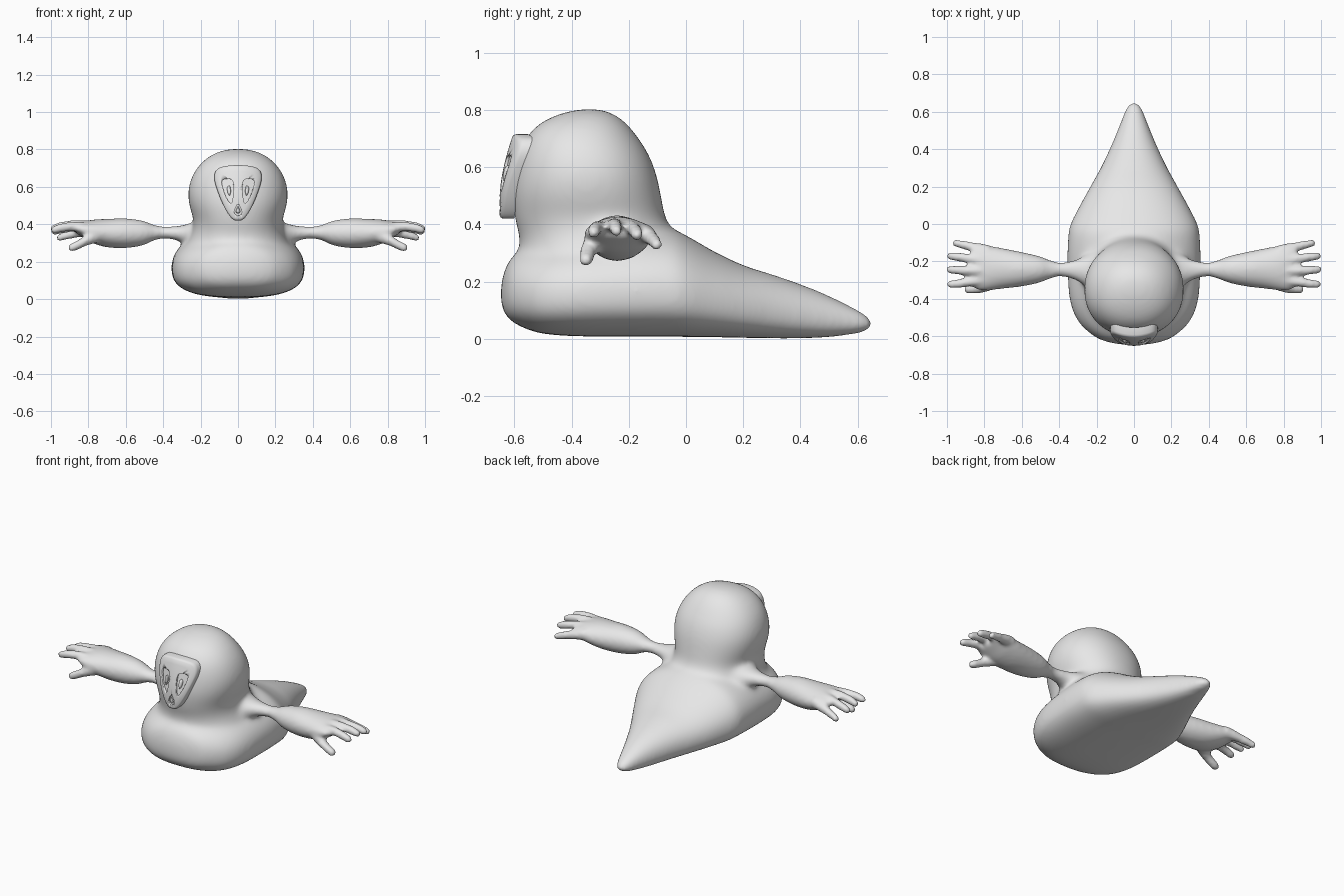
import bpy, bmesh, math
from mathutils import Matrix

if "Cube" in bpy.data.objects:
    bpy.data.objects.remove(bpy.data.objects["Cube"])

grey = bpy.data.materials.new("light grey")
grey.diffuse_color = (0.8, 0.8, 0.8, 1)
grey.use_nodes = True
grey.node_tree.nodes["Principled BSDF"].inputs["Base Color"].default_value = grey.diffuse_color


def add_object(name, bm, angle=40):
    bmesh.ops.recalc_face_normals(bm, faces=bm.faces)
    mesh = bpy.data.meshes.new(name)
    bm.to_mesh(mesh)
    bm.free()
    mesh.materials.append(grey)
    ob = bpy.data.objects.new(name, mesh)
    bpy.context.collection.objects.link(ob)
    bpy.ops.object.select_all(action='DESELECT')
    bpy.context.view_layer.objects.active = ob
    ob.select_set(True)
    bpy.ops.object.shade_smooth_by_angle(angle=math.radians(angle))
    return ob


def smooth_keys(keys, steps=6):
    """Interpolate section keys with a smooth spline."""
    out = []
    for i in range(len(keys) - 1):
        p = [keys[max(0, min(len(keys) - 1, i + k))] for k in (-1, 0, 1, 2)]
        for s in range(steps):
            t = s / steps
            out.append([0.5 * (2 * b + (c - a) * t + (2 * a - 5 * b + 4 * c - d) * t * t
                               + (3 * b - a - 3 * c + d) * t ** 3) for a, b, c, d in zip(*p)])
    return out + [list(keys[-1])]


def loft(bm, rings):
    """Skin closed rings of points and cap both ends."""
    loops = [[bm.verts.new(p) for p in ring] for ring in rings]
    for a, b in zip(loops, loops[1:]):
        for i in range(len(a)):
            j = (i + 1) % len(a)
            bm.faces.new((a[i], a[j], b[j], b[i]))
    bm.faces.new(loops[0])
    bm.faces.new(loops[-1])


def power(v, n):
    return math.copysign(abs(v) ** (2 / n), v)


ANGLES = [2 * math.pi * i / 48 for i in range(48)]
bm = bmesh.new()

# Lower body and tail: y, half width, bottom, top
trunk = [(-.647, .05, .12, .19), (-.632, .14, .085, .245), (-.60, .215, .055, .295),
         (-.52, .30, .022, .33), (-.40, .345, .010, .36), (-.20, .357, .008, .385),
         (-.06, .352, .008, .385), (0, .34, .007, .362), (.10, .29, .006, .305),
         (.20, .235, .004, .258), (.30, .18, .002, .226), (.40, .132, .002, .192),
         (.50, .09, .006, .152), (.60, .052, .018, .104), (.635, .037, .026, .083),
         (.653, .018, .042, .068)]
rings = []
for y, w, lo, hi in smooth_keys(trunk):
    mid = lo + (hi - lo) * .42
    ring = []
    for a in ANGLES:
        c, s = math.cos(a), math.sin(a)
        n = 2.1 if s > 0 else 2.7
        ring.append((w * power(c, n), y, mid + power(s, n) * ((hi - mid) if s > 0 else (mid - lo))))
    rings.append(ring)
loft(bm, rings)

# Chest and head: z, half width, front y, back y
head = [(.10, .27, -.60, -.05), (.20, .29, -.605, -.02), (.30, .27, -.582, -.02),
        (.36, .245, -.583, -.035), (.42, .238, -.598, -.07), (.50, .26, -.606, -.087),
        (.57, .267, -.60, -.102), (.64, .252, -.585, -.128), (.70, .22, -.56, -.165),
        (.75, .172, -.515, -.205), (.785, .112, -.445, -.25), (.803, .045, -.37, -.30)]
rings = []
for z, w, f, b in smooth_keys(head):
    rings.append([(w * power(math.cos(a), 2.15), (f + b) / 2 + (b - f) / 2 * power(math.sin(a), 2.15), z)
                  for a in ANGLES])
loft(bm, rings)

# Arms, palms and fingers: x, centre y, centre z, y radius, z radius
arm = [(.18, -.25, .33, .12, .10), (.26, -.25, .345, .085, .06), (.32, -.245, .352, .055, .042),
       (.40, -.243, .355, .040, .034), (.45, -.243, .355, .050, .042), (.51, -.243, .353, .072, .066),
       (.60, -.242, .352, .092, .079), (.70, -.238, .353, .108, .076), (.78, -.235, .362, .120, .062),
       (.83, -.232, .372, .122, .042), (.87, -.230, .378, .105, .022)]
fingers = [[(.78, -.145, .37, .035), (.86, -.125, .355, .027), (.92, -.11, .34, .023), (.96, -.102, .328, .020)],
           [(.80, -.20, .39, .03), (.88, -.185, .385, .025), (.95, -.175, .372, .024), (.99, -.17, .362, .020)],
           [(.80, -.25, .39, .03), (.88, -.25, .397, .025), (.95, -.246, .388, .024), (.995, -.243, .376, .020)],
           [(.80, -.30, .38, .03), (.88, -.31, .388, .025), (.95, -.32, .38, .024), (.99, -.323, .37, .020)],
           [(.75, -.31, .34, .04), (.81, -.338, .315, .030), (.86, -.346, .288, .026), (.895, -.35, .275, .023)]]
for side in (1, -1):
    limbs = [arm] + [[(*k, k[3]) for k in f] for f in fingers]
    for limb in limbs:
        keys = smooth_keys(limb)
        loft(bm, [[(side * x, y + ry * math.cos(a), z + rz * math.sin(a)) for a in ANGLES[::2]]
                  for x, y, z, ry, rz in keys])
        if limb is not arm:  # rounded fingertip
            x, y, z, r, _ = limb[-1]
            bmesh.ops.create_icosphere(bm, subdivisions=2, radius=r * 1.04,
                                       matrix=Matrix.Translation((side * (x - .008), y, z)))
body = add_object("body", bm, 180)

# Fuse the parts into one skin
fuse = body.modifiers.new("fuse", 'REMESH')
fuse.mode = 'VOXEL'
fuse.voxel_size = .0105
fuse.use_smooth_shade = True
bpy.ops.object.modifier_apply(modifier="fuse")
bm = bmesh.new()
bm.from_mesh(body.data)
for limit, repeats in ((.42, 22), (2, 4)):  # soften the trunk more than the hands
    verts = [v for v in bm.verts if abs(v.co.x) < limit]
    for _ in range(repeats):
        bmesh.ops.smooth_vert(bm, verts=verts, factor=.5, use_axis_x=True, use_axis_y=True, use_axis_z=True)
for f in bm.faces:
    f.smooth = True
bm.to_mesh(body.data)
bm.free()
if not body.data.materials:
    body.data.materials.append(grey)


def face_y(x, z):
    """Front surface of the curved face plate."""
    return -.651 + .55 * max(0, z - .5) ** 1.6 + 2.3 * x * x


def plate(name, outline, layers):
    """Closed slab following the face: layers of (scale, depth)."""
    cx = sum(p[0] for p in outline) / len(outline)
    cz = sum(p[1] for p in outline) / len(outline)
    b = bmesh.new()
    rings = []
    for scale, depth in layers:
        pts = [(cx + (x - cx) * scale, cz + (z - cz) * scale) for x, z in outline]
        rings.append([(x, face_y(x, z) + depth, z) for x, z in pts])
    loft(b, rings)
    return add_object(name, b)


def closed_curve(pts, steps=5):
    n = len(pts)
    ext = [pts[i % n] for i in range(-1, n + 2)]
    return [tuple(p) for p in smooth_keys(ext, steps)[steps:steps * (n + 1)]]


# Face plate: shield outline with a rounded rim
half = [(.06, .712), (.11, .695), (.127, .65), (.108, .575), (.07, .485), (.032, .43)]
shield = closed_curve([(0, .716)] + half + [(0, .42)] + [(-x, z) for x, z in reversed(half)])
face = plate("face_plate", shield, [(.05, .05), (.6, .05), (1, .05), (1, .012), (.975, .004), (.93, 0),
                                    (.75, 0), (.5, 0), (.25, 0), (.03, 0)])

# Eye sockets and nostril cut into the plate
socket = [(.028, .628), (.055, .643), (.086, .632), (.078, .585), (.058, .535), (.036, .513), (.026, .56)]
nose = [(0, .508), (.014, .485), (.02, .462), (0, .447), (-.02, .462), (-.014, .485)]
for outline in (socket, [(-x, z) for x, z in socket], nose):
    cutter = plate("socket_cutter", closed_curve(outline, 4), [(1, -.05), (1, .010)])
    cutter.hide_render = True
    cutter.hide_set(True)
    cut = face.modifiers.new("socket", 'BOOLEAN')
    cut.operation = 'DIFFERENCE'
    cut.solver = 'EXACT'
    cut.object = cutter

# Eyes and nose set inside the sockets
eye = [(.044, .605), (.057, .598), (.056, .572), (.046, .552), (.038, .575)]
for name, outline in (("left_eye", eye), ("right_eye", [(-x, z) for x, z in eye]),
                      ("nose", [(x * .6, .475 + (z - .475) * .6) for x, z in nose])):
    plate(name, closed_curve(outline, 4), [(1, .014), (1, .006), (.8, .001), (.4, -.001)])
